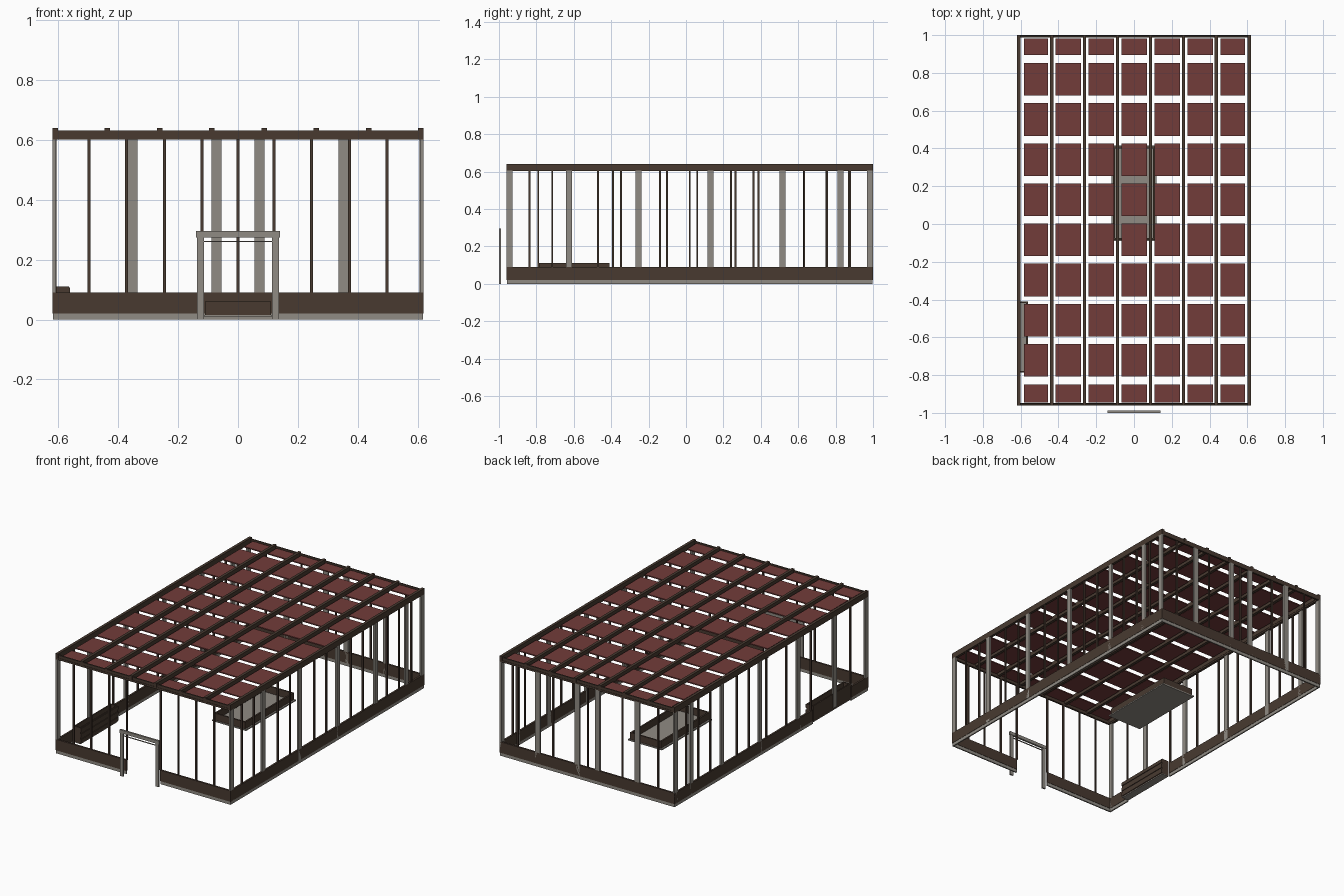
import bpy, bmesh
from mathutils import Vector, Matrix

def mat(name, col):
    m = bpy.data.materials.new(name)
    m.diffuse_color = (*col, 1)
    return m

BROWN = mat("dark_wood", (0.065, 0.042, 0.03))
GREY = mat("weathered_grey", (0.28, 0.26, 0.23))
RED = mat("red_panel", (0.17, 0.045, 0.042))

def boxes(name, items, material):
    """One object from boxes given as (x0, x1, y0, y1, z0, z1)."""
    bm = bmesh.new()
    for x0, x1, y0, y1, z0, z1 in items:
        c = Vector((x0 + x1, y0 + y1, z0 + z1)) / 2
        bmesh.ops.create_cube(bm, size=1, matrix=Matrix.Translation(c)
                              @ Matrix.Diagonal((x1 - x0, y1 - y0, z1 - z0, 1)))
    me = bpy.data.meshes.new(name)
    bm.to_mesh(me)
    bm.free()
    me.materials.append(material)
    ob = bpy.data.objects.new(name, me)
    bpy.context.collection.objects.link(ob)
    return ob

W, F, B = 0.62, -0.96, 1.0      # half width, front y, back y
TOP = 0.605                     # underside of the roof frame
T = 0.012                       # wall thickness

def perimeter(z0, z1, t, inset=0.0):
    """Low wall strips with the front doorway and left side opening left out."""
    w, f, b = W - inset, F + inset, B - inset
    return [(-w, -0.12, f, f + t, z0, z1), (0.12, w, f, f + t, z0, z1),
            (-w, w, b - t, b, z0, z1), (w - t, w, f, b, z0, z1),
            (-w, -w + t, f, -0.79, z0, z1), (-w, -w + t, -0.40, b, z0, z1)]

# low skirt walls and plinth
boxes("skirt_wall", perimeter(0.02, 0.09, T), BROWN)
boxes("plinth", perimeter(0, 0.02, T - 0.004, 0.002), GREY)

# grey posts: both sides, corners, back
posts = []
for s in (-1, 1):
    for y in (F + 0.016, -0.625, -0.255, 0.13, 0.515, 0.825, B - 0.016):
        x = s * (W - T / 2)
        posts.append((x - T / 2, x + T / 2, y - 0.016, y + 0.016, 0.02, TOP))
    for x in (0.072, 0.352):
        posts.append((s * x - 0.017, s * x + 0.017, B - T, B, 0.02, TOP))
boxes("grey_posts", posts, GREY)

# slim brown mullions
mull = []
def mullion(x, y, z0=0.09):
    mull.append((x - 0.005, x + 0.005, y - 0.005, y + 0.005, z0, TOP))
for i in range(1, 16):
    if i % 3:
        mullion(W - 0.008, F + i * 0.1225)
mullion(W - 0.008, 0.8775)
for y in (-0.79, -0.39, -0.14, 0.06, 0.24, 0.36, 0.63, 0.75, 0.87):
    mullion(-W + 0.008, y)
for s in (-1, 1):
    for x in (0.12, 0.245, 0.372, 0.498):
        mullion(s * x, F + 0.008)
    for x in (0.245, 0.498):
        mullion(s * x, B - 0.008)
mullion(0, B - 0.008)
boxes("mullions", mull, BROWN)

# roof ring beam and end purlins
boxes("roof_ring", [(-W, W, F, F + T, 0.602, 0.614), (-W, W, B - T, B, 0.602, 0.614),
                    (-W, -W + 0.016, F, B, 0.602, 0.614),
                    (W - 0.016, W, F, B, 0.602, 0.614)], BROWN)
boxes("roof_end_rails", [(-W + 0.01, W - 0.01, F + 0.002, F + 0.01, 0.614, 0.632),
                         (-W + 0.01, W - 0.01, B - 0.01, B - 0.002, 0.614, 0.632)], BROWN)

# rafters running front to back
STEP = (2 * W - 0.018) / 7
xs = [-W + 0.009 + i * STEP for i in range(8)]
boxes("rafters", [(x - 0.009, x + 0.009, F, B, 0.612, 0.64) for x in xs], BROWN)

# red roof panels, ten rows by seven bays
rows = [(-0.945, -0.85)] + [(-0.808 + i * 0.2125, -0.635 + i * 0.2125) for i in range(8)] + [(0.895, 0.982)]
boxes("roof_panels", [(x + 0.022 + (0.006 if i == 0 else 0),
                       x + STEP - 0.018 - (0.006 if i == 6 else 0), y0, y1, 0.619, 0.626)
                      for i, x in enumerate(xs[:-1]) for y0, y1 in rows], RED)

# free-standing door frame
boxes("door_frame", [(-0.137, -0.114, -1, -0.99, 0, 0.275), (0.114, 0.137, -1, -0.99, 0, 0.275),
                     (-0.14, 0.14, -1, -0.988, 0.275, 0.296),
                     (-0.114, 0.114, -0.998, -0.992, 0.259, 0.263)], GREY)

# central planter tray
boxes("tray_floor", [(-0.12, 0.12, -0.09, 0.415, 0.008, 0.016)], GREY)
boxes("tray_sides", [(-0.11, 0.11, -0.085, -0.075, 0.016, 0.06), (-0.11, 0.11, 0.4, 0.41, 0.016, 0.06),
                     (-0.11, -0.1, -0.085, 0.41, 0.016, 0.06),
                     (0.1, 0.11, -0.085, 0.41, 0.016, 0.06)], BROWN)

# side planter by the left wall
Y0, Y1 = -0.785, -0.41
boxes("side_planter", [(-0.615, -0.607, Y0, Y1, 0.01, 0.11), (-0.573, -0.565, Y0, Y1, 0.01, 0.11),
                       (-0.615, -0.565, Y0, Y0 + 0.008, 0.01, 0.11),
                       (-0.615, -0.565, Y1 - 0.008, Y1, 0.01, 0.11)]
      + [(-0.566, -0.561, Y0, Y1, z, z + 0.022) for z in (0.015, 0.05, 0.085)], BROWN)
boxes("side_planter_floor", [(-0.615, -0.565, Y0, Y1, 0.006, 0.012)], GREY)
